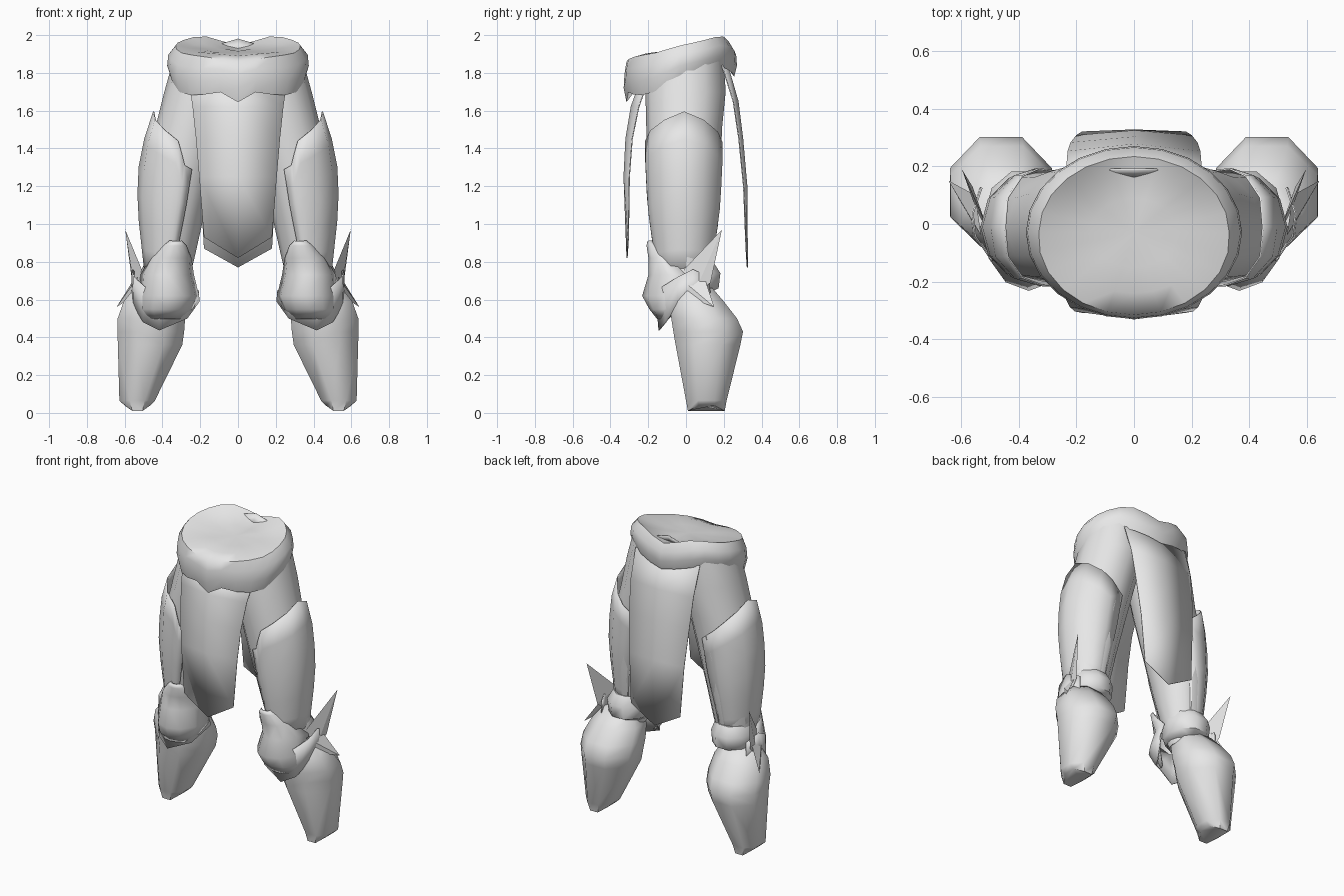
import bpy, bmesh, math

if "Cube" in bpy.data.objects:
    bpy.data.objects.remove(bpy.data.objects["Cube"])

grey = bpy.data.materials.new("plain grey")
grey.diffuse_color = (0.8, 0.8, 0.8, 1)
grey.use_nodes = True
grey.node_tree.nodes["Principled BSDF"].inputs["Base Color"].default_value = grey.diffuse_color


def interp(table, t):
    """Linear lookup in a list of (key, value, value...) sorted by key."""
    if t <= table[0][0]:
        return table[0][1:]
    for a, b in zip(table, table[1:]):
        if t <= b[0]:
            f = (t - a[0]) / (b[0] - a[0])
            return [p + (q - p) * f for p, q in zip(a[1:], b[1:])]
    return table[-1][1:]


def surface(name, rows, closed=False, caps=False, mirror=False, thick=0, angle=50):
    """Skin a list of equally long point rows."""
    bm = bmesh.new()
    grid = [[bm.verts.new(p) for p in row] for row in rows]
    n = len(grid[0])
    for lo, hi in zip(grid, grid[1:]):
        for i in range(n if closed else n - 1):
            j = (i + 1) % n
            bm.faces.new((lo[i], lo[j], hi[j], hi[i]))
    if caps:
        bm.faces.new(grid[0][::-1])
        bm.faces.new(grid[-1])
    bmesh.ops.remove_doubles(bm, verts=bm.verts, dist=0.0005)
    bmesh.ops.recalc_face_normals(bm, faces=bm.faces)
    return finish(name, bm, mirror, thick, angle)


def finish(name, bm, mirror, thick=0, angle=50):
    me = bpy.data.meshes.new(name)
    bm.to_mesh(me)
    bm.free()
    me.materials.append(grey)
    ob = bpy.data.objects.new(name, me)
    bpy.context.collection.objects.link(ob)
    if thick:
        m = ob.modifiers.new("thickness", 'SOLIDIFY')
        m.thickness, m.offset = thick, 0
    if mirror:
        ob.modifiers.new("other side", 'MIRROR').use_clip = False
    bpy.ops.object.select_all(action='DESELECT')
    ob.select_set(True)
    bpy.context.view_layer.objects.active = ob
    if angle:
        bpy.ops.object.shade_smooth_by_angle(angle=math.radians(angle))
    return ob


def ring(z, x0, x1, y0, y1, n=12, turn=0.0, arch=0.0):
    """Oval ring filling the x and y limits; arch lifts its sides."""
    out = []
    grow = 1 / math.cos(turn)
    for i in range(n):
        a = 2 * math.pi * i / n + turn
        out.append(((x0 + x1) / 2 + (x1 - x0) / 2 * grow * math.cos(a),
                    (y0 + y1) / 2 + (y1 - y0) / 2 * grow * math.sin(a),
                    z + arch * math.cos(a) ** 2))
    return out


# Thighs
thigh = [(0.60, .29, .49, -.08, .10), (0.80, .235, .50, -.13, .14),
         (1.00, .19, .51, -.175, .17), (1.25, .12, .51, -.20, .185),
         (1.50, .05, .44, -.21, .19), (1.70, .00, .39, -.215, .21),
         (1.88, .00, .34, -.19, .20)]
surface("thigh", [ring(*s) for s in thigh], True, True, True)

# Outer thigh plates: close-fitting partial shells with a peaked upper edge
shell = [(0.72, .37, .12, .135), (0.90, .36, .15, .165), (1.10, .335, .197, .192),
         (1.37, .30, .22, .205), (1.60, .285, .16, .203)]
peak = [(-108, 1.29), (-97, 1.31), (-92, 1.36), (-84, 1.44), (-45, 1.53), (0, 1.595),
        (45, 1.53), (70, 1.46), (105, 1.36)]
rows = []
for k in range(7):
    row = []
    for d in (-108, -97, -92, -84, -60, -30, 0, 30, 60, 80, 105):
        z = 0.72 + (interp(peak, d)[0] - 0.72) * k / 6
        cx, rx, ry = interp(shell, z)
        a = math.radians(d)
        press = .96 if abs(d) > 100 else 1
        row.append((cx + rx * math.cos(a), -.01 + ry * press * math.sin(a), z))
    rows.append(row)
surface("thigh_plate", rows, mirror=True, thick=.006)

# Shin armour, eight-sided with a flat calf
shin = [(0.005, .465, .60, .01, .205), (0.065, .44, .628, .00, .215),
        (0.36, .295, .636, -.055, .288), (0.43, .285, .638, -.067, .302),
        (0.50, .28, .637, -.078, .27), (0.59, .29, .605, -.085, .20),
        (0.66, .33, .55, -.05, .14)]
surface("shin", [ring(*s, n=8, turn=math.pi / 8, arch=.04 if i == 0 else 0)
                 for i, s in enumerate(shin)], True, True, True)

# Rolled band behind the knee
band = [(0.63, .28, .49, -.10, .12), (0.66, .25, .51, -.12, .18),
        (0.74, .245, .52, -.13, .19), (0.80, .26, .49, -.12, .15)]
surface("knee_band", [ring(*s, n=10) for s in band], True, True, True)

# Knee cap: z, centre x, half width, front y, side y
knee = [(.50, .39, .09, -.15, -.09), (.55, .38, .14, -.19, -.04),
        (.62, .365, .155, -.228, -.01), (.73, .375, .138, -.195, .00),
        (.82, .355, .105, -.195, -.09), (.885, .335, .06, -.205, -.15),
        (.91, .33, .03, -.20, -.18)]
rows = []
for z, cx, hw, yf, ys in knee:
    rows.append([(cx + hw * math.sin(t * math.pi / 6),
                  ys + (yf - ys) * math.cos(t * math.pi / 6), z) for t in range(-3, 4)])
surface("knee_cap", rows, mirror=True, thick=.008)

# Lower knee flange wrapping round to the outer side
flange = [(-85, .65, .59), (-40, .65, .50), (10, .65, .437), (40, .67, .48),
          (70, .72, .57), (95, .76, .61), (125, .72, .58)]
rows = [[], []]
for d, top, low in flange:
    a = math.radians(d)
    for row, z, r in ((rows[0], low, 1.0), (rows[1], top, .97)):
        row.append((.385 + .18 * r * math.sin(a),
                    .02 - (.19 if z > .5 else .165) * r * math.cos(a), z))
surface("knee_flange", rows, mirror=True, thick=.006)


# Swept spikes on the outer side of each knee
def spike(name, base, tip):
    bm = bmesh.new()
    b = [bm.verts.new(p) for p in base]
    t = bm.verts.new(tip)
    bm.faces.new(b)
    for i in range(3):
        bm.faces.new((b[i], b[(i + 1) % 3], t))
    bmesh.ops.recalc_face_normals(bm, faces=bm.faces)
    finish(name, bm, True, angle=0)


spike("upper_spike", [(.51, -.01, .76), (.54, .03, .60), (.56, .13, .69)], (.597, .19, .97))
spike("lower_spike", [(.53, -.04, .72), (.55, -.01, .62), (.55, .10, .71)], (.643, .15, .56))

# Waist wrap: scalloped lower edge, twin front lobes, raised rear corners
low = [(0, 1.645), (17, 1.705), (37, 1.675), (62, 1.70), (90, 1.78), (135, 1.84), (180, 1.78)]
high = [(0, 1.86), (30, 1.885), (60, 1.905), (90, 1.945), (145, 2.0), (180, 1.945)]
N = 24
rows = [[] for _ in range(8)]
for i in range(N):
    d = 360 * i / N
    a = math.radians(d)
    s = d if d <= 180 else 360 - d
    zb, zt = interp(low, s)[0], interp(high, s)[0]
    front = max(0, math.cos(a))
    rings = [(.80, zb + .06), (.95, zb), (1.0, zb + .35 * (zt - zb)),
             (.985, zb + .7 * (zt - zb)), (.88 + .07 * front, zt), (.70, zt * .5 + .96),
             (.40, zt * .2 + 1.53), (.0, 1.915)]
    for row, (r, z) in zip(rows, rings):
        row.append((.375 * r * math.sin(a), -.03 - .30 * r * math.cos(a), z))
surface("waist_wrap", rows, True, angle=60)

# Small tab standing inside the back of the waist
surface("waist_tab", [[(x, .18 + dy, z - .03 * abs(x) / .1) for x in (-.1, -.05, 0, .05, .1)]
                      for dy, z in ((-.02, 1.92), (.01, 1.98))], thick=.006)


# Hanging cloths: z, centre y, edge y, half width; bottom row comes to a point
def cloth(name, profile, drop):
    rows = []
    for k, (z, yc, ye, hw) in enumerate(profile):
        dip = drop if k == len(profile) - 1 else 0
        rows.append([(hw * t, yc + (ye - yc) * abs(t), z - dip * abs(1 - abs(t)))
                     for t in (-1, 0, 1)])
    surface(name, rows, thick=.006)


cloth("front_cloth", [(1.76, -.24, -.20, .26), (1.62, -.29, -.25, .24), (1.45, -.318, -.285, .222),
                      (1.25, -.328, -.30, .205), (.93, -.312, -.305, .18)], .11)
cloth("back_cloth", [(1.84, .22, .19, .235), (1.65, .275, .25, .23), (1.45, .30, .28, .22),
                     (1.20, .322, .305, .20), (.87, .325, .318, .18)], .10)
